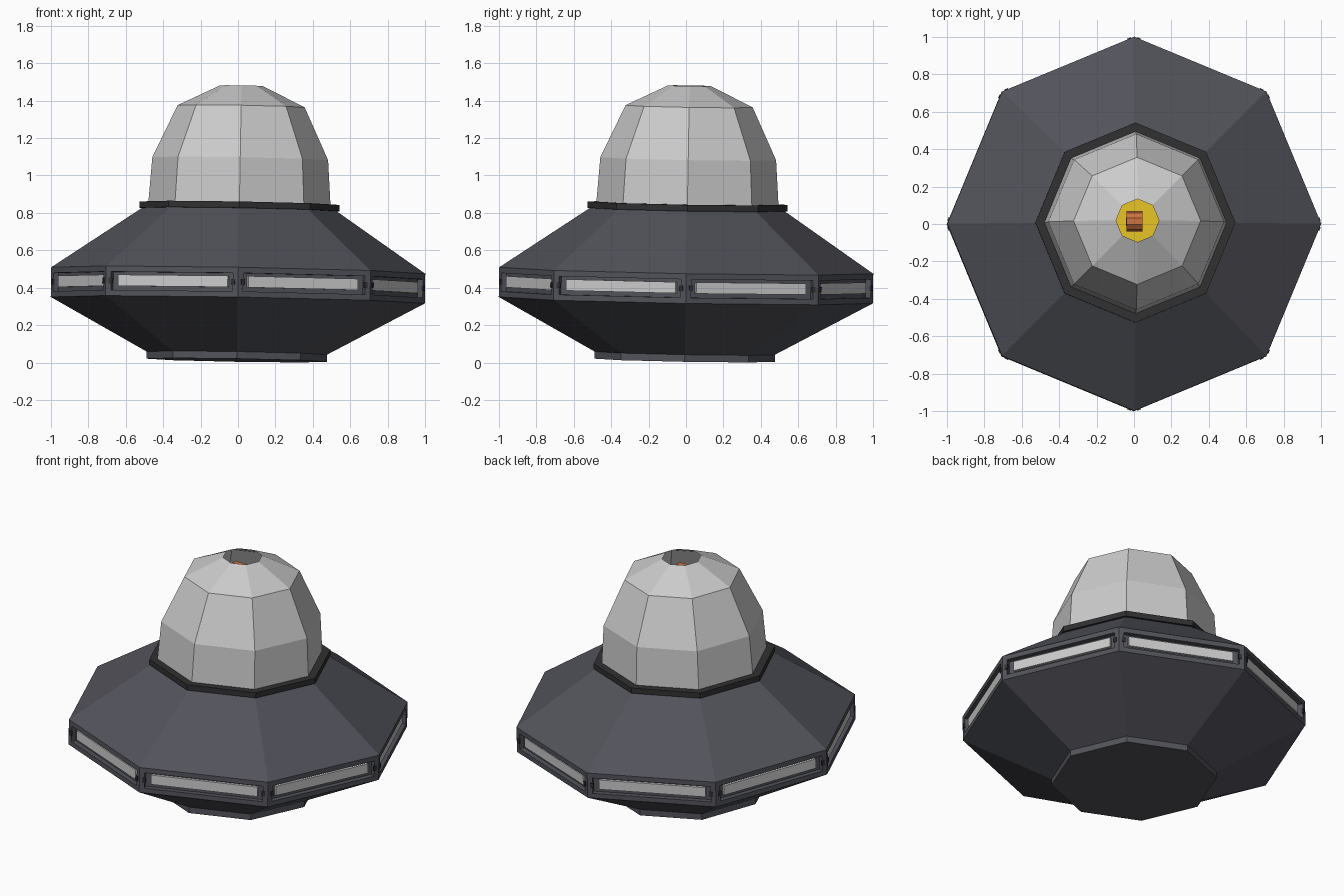
import bpy, bmesh, math
from mathutils import Matrix, Vector

if "Cube" in bpy.data.objects:
    bpy.data.objects.remove(bpy.data.objects["Cube"])

SIDES = 8
PIVOT = Vector((0, 0, 0.4125))
# The whole craft leans about 1.4 degrees towards +x +y
LEAN = (Matrix.Translation(PIVOT)
        @ Matrix.Rotation(0.0247, 4, Vector((-1, 1, 0)))
        @ Matrix.Translation(-PIVOT))


def material(name, rgb):
    m = bpy.data.materials.new(name)
    m.diffuse_color = (*rgb, 1)
    m.use_nodes = True
    m.node_tree.nodes["Principled BSDF"].inputs["Base Color"].default_value = m.diffuse_color
    return m


HULL = material("hull_grey", (0.085, 0.087, 0.105))
DARK = material("dark_trim", (0.03, 0.03, 0.032))
LIGHT = material("window_grey", (0.55, 0.55, 0.55))
DOME = material("dome_grey", (0.52, 0.52, 0.52))
YELLOW = material("floor_yellow", (0.8, 0.55, 0.02))
ORANGE = material("core_orange", (0.6, 0.17, 0.05))


def finish(name, bm, mat):
    bmesh.ops.transform(bm, matrix=LEAN, verts=bm.verts)
    me = bpy.data.meshes.new(name)
    bm.to_mesh(me)
    bm.free()
    me.materials.append(mat)
    ob = bpy.data.objects.new(name, me)
    bpy.context.collection.objects.link(ob)
    return ob


def lathe(profile, cap_start=False, closed=False):
    """Octagonal revolve of (radius, z) points, listed bottom to top."""
    bm = bmesh.new()
    rings = [[bm.verts.new((r * math.cos(i * math.tau / SIDES),
                            r * math.sin(i * math.tau / SIDES), z))
              for i in range(SIDES)] for r, z in profile]
    pairs = list(zip(rings, rings[1:]))
    if closed:
        pairs.append((rings[-1], rings[0]))
    for a, b in pairs:
        for i in range(SIDES):
            j = (i + 1) % SIDES
            bm.faces.new((a[i], a[j], b[j], b[i]))
    if cap_start:
        bm.faces.new(rings[0][::-1])
    bm.normal_update()
    return bm


def add_box(bm, size, matrix):
    bmesh.ops.create_cube(bm, size=1, matrix=matrix @ Matrix.Diagonal((*size, 1)))


# Saucer shells
finish("upper_hull", lathe([(1.0, 0.492), (0.52, 0.818)]), HULL)
finish("lower_hull", lathe([(0.482, 0.05), (1.0, 0.333)]), HULL)
finish("base_plate", lathe([(0.482, 0.012), (0.482, 0.05)], cap_start=True), HULL)

# Rim band with a recessed slot on each side
rim = lathe([(1.0, 0.333), (1.0, 0.492)])
faces = list(rim.faces)
bmesh.ops.inset_individual(rim, faces=faces, thickness=0.043, depth=0)
bmesh.ops.inset_individual(rim, faces=faces, thickness=0.0005, depth=-0.03)
finish("rim_band", rim, HULL)

# Window strips in the slots and small bolts beside them
windows, bolts = bmesh.new(), bmesh.new()
apothem = math.cos(math.pi / SIDES)
half = math.sin(math.pi / SIDES)
for i in range(SIDES):
    turn = Matrix.Rotation((i + 0.5) * math.tau / SIDES, 4, 'Z')
    add_box(windows, (0.02, 0.635, 0.06),
            turn @ Matrix.Translation((apothem - 0.023, 0, 0.416)))
    for s in (-1, 1):
        add_box(bolts, (0.01, 0.02, 0.03),
                turn @ Matrix.Translation((apothem, s * (half - 0.027), 0.414)))
finish("window_strips", windows, LIGHT)
finish("rim_bolts", bolts, DARK)

# Collar and open-topped dome
finish("neck_collar", lathe([(0.48, 0.818), (0.535, 0.818),
                             (0.535, 0.852), (0.48, 0.852)], closed=True), DARK)
finish("dome", lathe([(0.488, 0.835), (0.47, 1.09),
                      (0.34, 1.37), (0.115, 1.48)]), DOME)

# Cockpit floor and the orange core seen through the opening
finish("cockpit_floor", lathe([(0.485, 0.84), (0.486, 0.85)][:1], cap_start=True), YELLOW).data.flip_normals()
core = bmesh.new()
bmesh.ops.create_cone(core, cap_ends=True, segments=10, radius1=0.055, radius2=0.055, depth=0.085,
                      matrix=Matrix.Translation((-0.015, -0.003, 1.38)) @ Matrix.Rotation(math.pi / 2, 4, 'Y'))
finish("core", core, ORANGE)
post = bmesh.new()
add_box(post, (0.04, 0.04, 0.52), Matrix.Translation((-0.015, -0.003, 1.1)))
finish("core_post", post, ORANGE)
